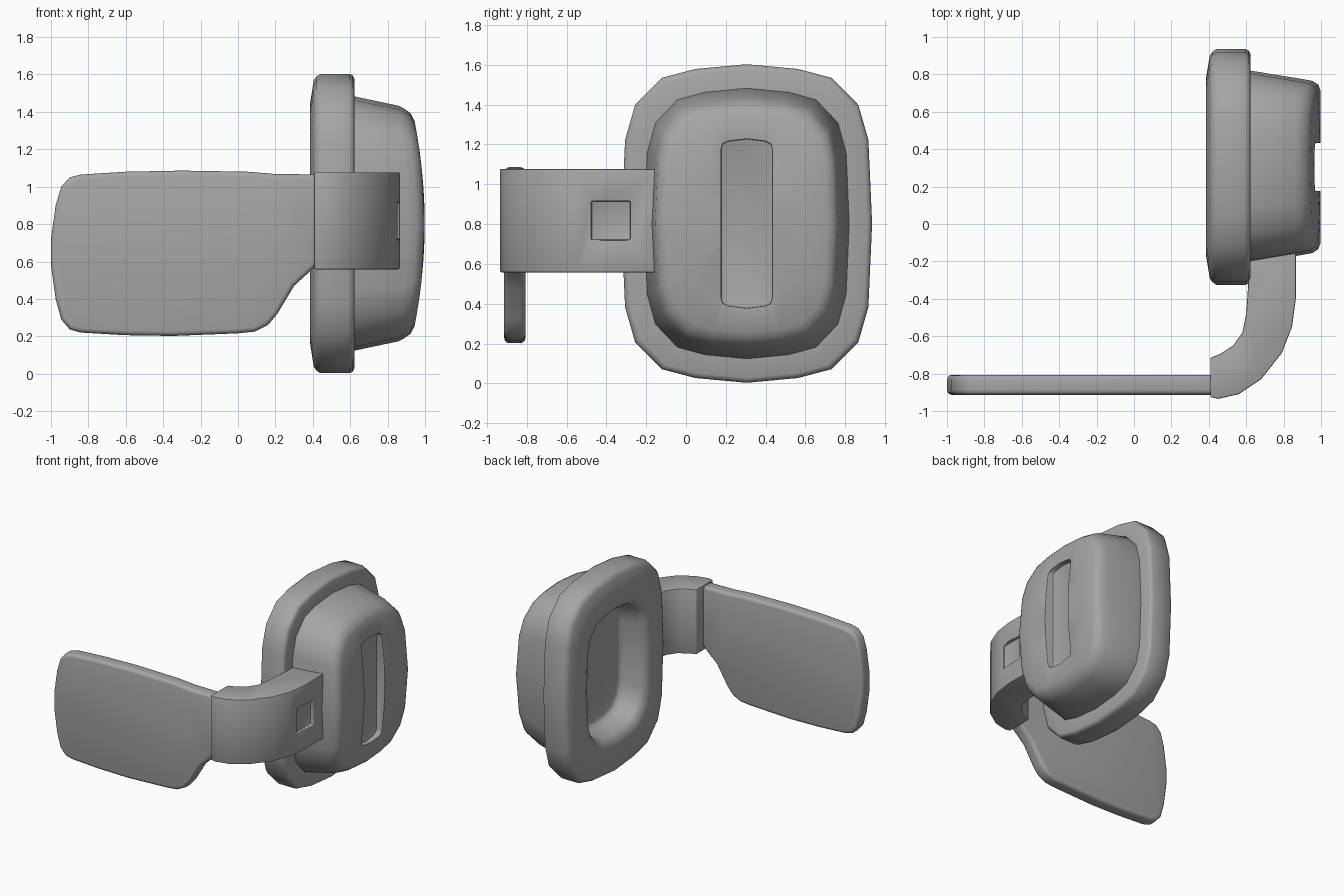
import bpy, bmesh, math
from mathutils import Vector

cube = bpy.data.objects.get("Cube")
if cube:
    bpy.data.objects.remove(cube, do_unlink=True)

grey = bpy.data.materials.new("mid_grey")
grey.use_nodes = True
GREY = (0.38, 0.38, 0.38, 1)
grey.diffuse_color = GREY
grey.node_tree.nodes["Principled BSDF"].inputs["Base Color"].default_value = GREY

CY, CZ = 0.305, 0.803  # centre of the ear cup


def make_object(name, bm):
    bmesh.ops.recalc_face_normals(bm, faces=bm.faces)
    mesh = bpy.data.meshes.new(name)
    bm.to_mesh(mesh)
    bm.free()
    obj = bpy.data.objects.new(name, mesh)
    mesh.materials.append(grey)
    bpy.context.collection.objects.link(obj)
    return obj


def activate(obj):
    bpy.ops.object.select_all(action='DESELECT')
    obj.select_set(True)
    bpy.context.view_layer.objects.active = obj


def cut(obj, cutter):
    cutter.hide_render = True
    mod = obj.modifiers.new("cut", 'BOOLEAN')
    mod.operation = 'DIFFERENCE'
    mod.solver = 'EXACT'
    mod.object = cutter
    activate(obj)
    bpy.ops.object.modifier_apply(modifier=mod.name)
    bpy.data.objects.remove(cutter, do_unlink=True)


def bevel(obj, width, segments, angle):
    mod = obj.modifiers.new("bevel", 'BEVEL')
    mod.width = width
    mod.segments = segments
    mod.limit_method = 'ANGLE'
    mod.angle_limit = math.radians(angle)
    activate(obj)
    bpy.ops.object.modifier_apply(modifier=mod.name)


def smooth(obj, angle):
    activate(obj)
    bpy.ops.object.shade_smooth_by_angle(angle=math.radians(angle))


def prism(name, points, axis, start, end):
    """Extrude a flat outline along the given axis."""
    bm = bmesh.new()
    verts = []
    for p in points:
        co = list(p)
        co.insert(axis, start)
        verts.append(bm.verts.new(co))
    face = bm.faces.new(verts)
    new = bmesh.ops.extrude_face_region(bm, geom=[face])["geom"]
    shift = Vector((0, 0, 0))
    shift[axis] = end - start
    bmesh.ops.translate(bm, vec=shift,
                        verts=[g for g in new if isinstance(g, bmesh.types.BMVert)])
    return make_object(name, bm)


# Rounded oblong outline, one quarter mirrored to all four
quarter = [(0, 1), (0.41, 0.97), (0.675, 0.915), (0.89, 0.745), (0.97, 0.525), (1, 0)]
half = quarter + [(y, -z) for y, z in reversed(quarter[:-1])]
outline = half + [(-y, z) for y, z in reversed(half[1:-1])]


def loft(name, rings, dome=0.0):
    """Join scaled outlines (x, half width, half height, dome weight)."""
    bm = bmesh.new()
    loops = []
    for x, hy, hz, w in rings:
        loops.append([bm.verts.new((x - w * dome * (z * hz) ** 2, CY + y * hy, CZ + z * hz))
                      for y, z in outline])
    n = len(outline)
    for a, b in zip(loops, loops[1:]):
        for i in range(n):
            j = (i + 1) % n
            bm.faces.new((a[i], a[j], b[j], b[i]))
    for loop, ring in ((loops[0], rings[0]), (loops[-1], rings[-1])):
        centre = bm.verts.new((ring[0], CY, CZ))
        for i in range(n):
            bm.faces.new((loop[i], loop[(i + 1) % n], centre))
    return make_object(name, bm)


# Padded ring with a recessed floor
cushion = loft("ear_cushion", [
    (0.60, 0.30, 0.44, 0), (0.59, 0.325, 0.465, 0), (0.55, 0.34, 0.48, 0),
    (0.44, 0.35, 0.495, 0), (0.405, 0.37, 0.52, 0), (0.388, 0.41, 0.565, 0),
    (0.385, 0.475, 0.64, 0), (0.405, 0.595, 0.765, 0), (0.418, 0.615, 0.785, 0),
    (0.44, 0.63, 0.80, 0), (0.595, 0.63, 0.80, 0), (0.614, 0.622, 0.792, 0),
    (0.622, 0.605, 0.775, 0), (0.622, 0.49, 0.65, 0)])
smooth(cushion, 60)

# Tapered outer shell with a domed face
shell = loft("ear_shell", [
    (0.61, 0.517, 0.682, 0), (0.90, 0.47, 0.63, 0.6), (0.955, 0.46, 0.615, 1),
    (0.985, 0.44, 0.59, 1), (0.998, 0.405, 0.55, 1), (0.998, 0.28, 0.40, 1),
    (0.998, 0.14, 0.20, 1)], dome=0.18)

# Long slot sunk into the shell face
slot_quarter = [(0, 0.425), (0.095, 0.413), (0.12, 0.40), (0.128, 0.375)]
slot_half = slot_quarter + [(y, -z) for y, z in reversed(slot_quarter)]
slot = slot_half + [(-y, z) for y, z in reversed(slot_half[1:-1])]
cut(shell, prism("slot_cutter", [(CY + y, CZ + z) for y, z in slot], 0, 0.925, 1.1))
bevel(shell, 0.008, 2, 62)
smooth(shell, 50)

# Curved bracket reaching forward from the shell
outer = [(0.865, -0.14), (0.865, -0.4), (0.845, -0.55), (0.79, -0.69), (0.68, -0.83),
         (0.56, -0.91), (0.45, -0.935), (0.408, -0.925)]
inner = [(0.408, -0.715), (0.46, -0.695), (0.53, -0.65), (0.58, -0.58),
         (0.6, -0.48), (0.612, -0.3), (0.612, -0.14)]
arm = prism("curved_arm", outer + inner, 2, 0.558, 1.077)
y0, y1, z0, z1 = -0.475, -0.28, 0.72, 0.915
cut(arm, prism("square_cutter", [(y0, z0), (y1, z0), (y1, z1), (y0, z1)], 0, 0.84, 1.0))
bevel(arm, 0.012, 2, 50)
smooth(arm, 40)

# Flat plate across the front
top_edge = [(0.45, 1.065), (0.2, 1.068), (0.05, 1.08), (-0.3, 1.086), (-0.6, 1.08),
            (-0.84, 1.065), (-0.9, 1.05), (-0.945, 1.0), (-0.975, 0.9), (-1, 0.72)]
low_edge = [(-1, 0.58), (-0.975, 0.4), (-0.945, 0.29), (-0.9, 0.237), (-0.84, 0.22),
            (-0.6, 0.206), (-0.35, 0.202), (0.0, 0.216), (0.09, 0.225), (0.16, 0.26),
            (0.21, 0.32), (0.3, 0.47), (0.41, 0.57), (0.45, 0.59)]
plate = prism("front_plate", top_edge + low_edge, 1, -0.913, -0.807)
bevel(plate, 0.025, 3, 60)
smooth(plate, 40)
